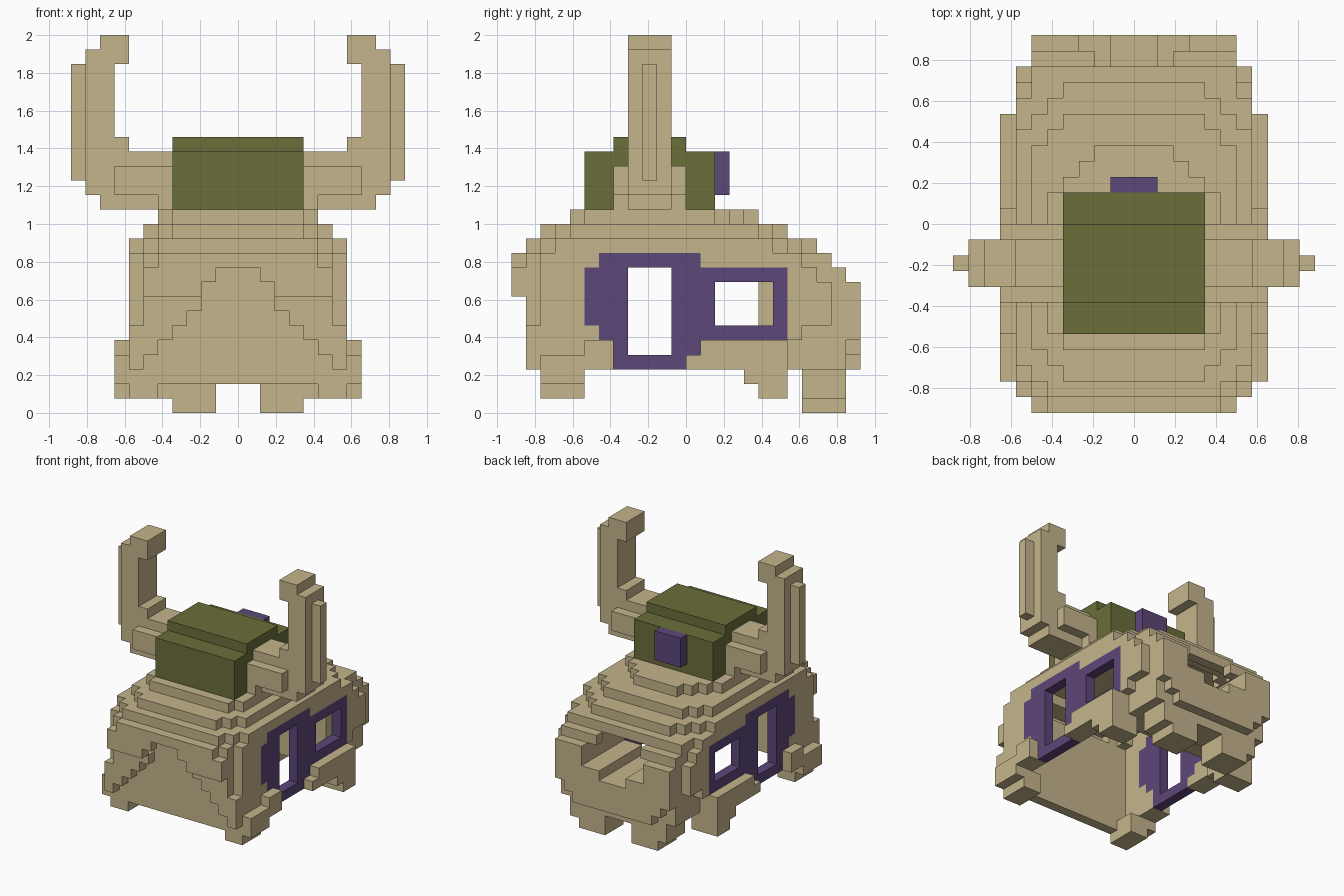
import bpy
import bmesh

if "Cube" in bpy.data.objects:
    bpy.data.objects.remove(bpy.data.objects["Cube"], do_unlink=True)

U = 1 / 13  # block size


def material(name, rgb):
    m = bpy.data.materials.new(name)
    m.use_nodes = True
    m.diffuse_color = (*rgb, 1)
    m.node_tree.nodes["Principled BSDF"].inputs["Base Color"].default_value = (*rgb, 1)
    return m


TAN = material("tan bone", (0.555, 0.46, 0.265))
GREEN = material("moss green", (0.145, 0.157, 0.042))
PURPLE = material("dusk purple", (0.108, 0.063, 0.19))


def box(x0, x1, y0, y1, z0, z1):
    """Blocks mirrored in x: |x| index x0..x1 inclusive, y and z half open."""
    return {(s * x, y, z) for s in (1, -1) for x in range(x0, x1 + 1)
            for y in range(y0, y1) for z in range(z0, z1)}


# Solid domed body: per level, (half width, front, back) slabs
levels = {
    13: [(2, -8, 5), (3, -8, 4), (4, -8, 3), (5, -7, 2)],
    12: [(4, -10, 7), (5, -9, 6), (6, -8, 5)],
    11: [(4, -11, 9), (5, -11, 8), (6, -10, 7), (7, -9, 6)],
    10: [(5, -12, 10), (6, -11, 10), (7, -10, 8)],
    9: [(6, -12, 11), (7, -10, 9)],
    8: [(6, -12, 12), (7, -10, 10)],
}
for z, back in ((7, 10), (6, 10), (5, 8), (4, 7), (3, 7)):
    levels[z] = [(min(6, z + 1), -11, 12), (6, -11, 11),
                 (7, -10 if z > 5 else -11, back)]
solid = set()
for z, slabs in levels.items():
    for w, y0, y1 in slabs:
        solid |= box(0, w, y0, y1, z, z + 1)

# Hollow it to a one-block shell, open below
around = [(a, b, 0) for a in (-1, 0, 1) for b in (-1, 0, 1)] + [(0, 0, 1)]
body = {c for c in solid
        if any((c[0] + a, c[1] + b, c[2] + d) not in solid for a, b, d in around)}

# Front arch with a recessed panel
for z, w in zip(range(3, 10), (6, 5, 4, 3, 2, 2, 1)):
    body -= box(0, w, -12, -10, z, z + 1)
panel = box(0, 6, -10, -9, 2, 11)

# Rear mouth with a stepped channel running into the body
body -= box(0, 1, 8, 12, 6, 10) | box(0, 3, 8, 12, 7, 9) | box(0, 2, 8, 12, 9, 10)
channel = (box(0, 1, 5, 12, 3, 6) | box(2, 3, 5, 12, 3, 7)
           | box(4, 6, 5, 9, 3, 9) | box(4, 5, 9, 11, 3, 9))
belly = box(0, 4, 8, 11, 2, 3)

# Side window frames
frame = set()
for z0, z1, y0, y1 in ((3, 4, -5, 0), (4, 5, -5, 1), (5, 6, -6, 7),
                       (6, 10, -7, 7), (10, 11, -6, 1)):
    frame |= box(7, 7, y0, y1, z0, z1)
holes = box(6, 7, -4, -1, 4, 10) | box(7, 7, 2, 6, 6, 9)
frame -= holes
body -= holes | frame

# Feet and skirts
front_feet = (box(8, 8, -10, -7, 2, 4) | box(6, 7, -10, -7, 1, 3)
              | box(8, 8, -7, -5, 3, 5))
rear_skirt = box(8, 8, 1, 7, 3, 5) | box(8, 8, 0, 1, 3, 4)
middle_feet = box(6, 8, 4, 7, 2, 3) | box(6, 8, 5, 7, 1, 2)
rear_feet = box(2, 4, 8, 11, 0, 3) | box(5, 5, 8, 11, 1, 3)

# Horns with stepped outline and a thin outer ridge
horns = set()
for x0, x1, z0, z1 in ((5, 9, 14, 18), (8, 10, 15, 18), (8, 9, 18, 19),
                       (9, 10, 18, 25), (8, 9, 24, 26)):
    horns |= box(x0, x1, -4, -1, z0, z1)
horns |= box(11, 11, -3, -2, 16, 24)
horn_brackets = box(5, 8, -5, 0, 15, 17) | box(5, 5, -5, 0, 14, 15)

# Chest on the back
chest = box(0, 4, -7, 2, 14, 18) | box(0, 4, -5, 0, 18, 19)
latch = box(0, 1, 2, 3, 15, 18)

parts = [("shell_body", body, TAN), ("front_panel", panel, TAN),
         ("rear_channel", channel, TAN), ("belly", belly, TAN),
         ("window_frames", frame, PURPLE),
         ("front_feet", front_feet, TAN), ("rear_skirt", rear_skirt, TAN),
         ("middle_feet", middle_feet, TAN), ("rear_feet", rear_feet, TAN),
         ("horns", horns, TAN), ("horn_brackets", horn_brackets, TAN),
         ("chest", chest, GREEN), ("chest_latch", latch, PURPLE)]

# Give each block to one part only
taken = set()
for i, (name, cells, mat) in enumerate(parts):
    cells = cells - taken
    taken |= cells
    parts[i] = (name, cells, mat)


def build(name, cells, mat):
    """Mesh only the block faces that are not covered by another block."""
    bm = bmesh.new()
    verts = {}

    def vert(p):
        if p not in verts:
            verts[p] = bm.verts.new(((p[0] - 0.5) * U, p[1] * U, p[2] * U))
        return verts[p]

    for c in sorted(cells):
        for axis in range(3):
            for side in (0, 1):
                n = list(c)
                n[axis] += 2 * side - 1
                if tuple(n) in taken:
                    continue
                quad = []
                for a, b in ((0, 0), (1, 0), (1, 1), (0, 1)):
                    p = list(c)
                    p[axis] += side
                    p[(axis + 1) % 3] += a
                    p[(axis + 2) % 3] += b
                    quad.append(vert(tuple(p)))
                bm.faces.new(quad if side else quad[::-1])
    mesh = bpy.data.meshes.new(name)
    bm.to_mesh(mesh)
    bm.free()
    mesh.materials.append(mat)
    bpy.context.collection.objects.link(bpy.data.objects.new(name, mesh))


for part in parts:
    build(*part)
